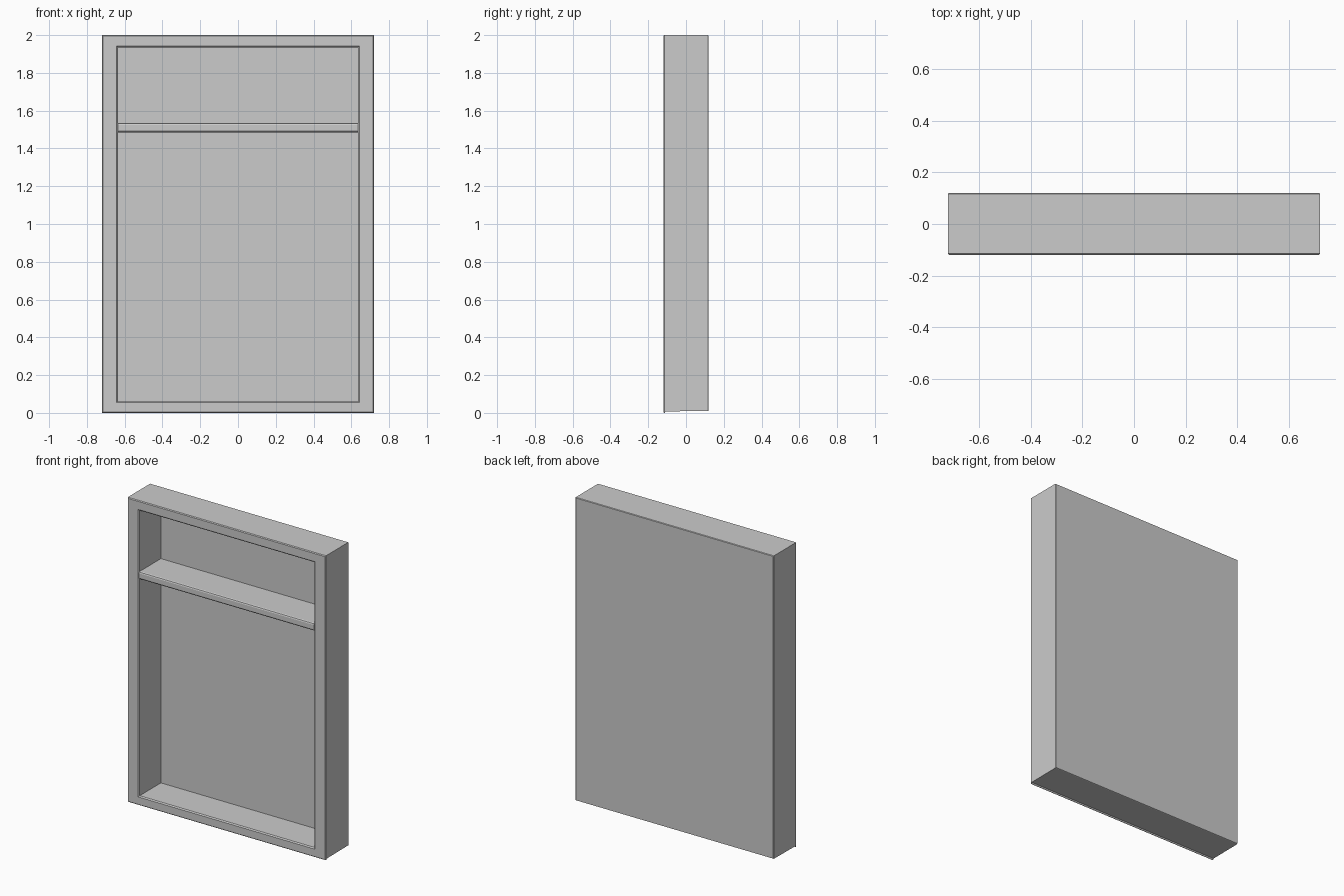
import bpy, bmesh

if "Cube" in bpy.data.objects:
    bpy.data.objects.remove(bpy.data.objects["Cube"])


def finish(name, bm):
    bmesh.ops.recalc_face_normals(bm, faces=bm.faces[:])
    mesh = bpy.data.meshes.new(name)
    bm.to_mesh(mesh)
    bm.free()
    obj = bpy.data.objects.new(name, mesh)
    bpy.context.collection.objects.link(obj)
    return obj


def ring_shell(name, rings):
    """Join rectangular rings (half width, bottom z, top z, y) and cap both ends."""
    bm = bmesh.new()
    loops = [[bm.verts.new((x, y, z)) for x, z in ((-w, b), (w, b), (w, t), (-w, t))]
             for w, b, t, y in rings]
    for a, c in zip(loops, loops[1:]):
        for i in range(4):
            j = (i + 1) % 4
            bm.faces.new((a[i], a[j], c[j], c[i]))
    bm.faces.new(loops[0])
    bm.faces.new(loops[-1])
    return finish(name, bm)


def extruded_profile(name, profile, half_width):
    """Extrude a (y, z) outline along x."""
    bm = bmesh.new()
    face = bm.faces.new([bm.verts.new((-half_width, y, z)) for y, z in profile])
    out = bmesh.ops.extrude_face_region(bm, geom=[face])
    verts = [g for g in out["geom"] if isinstance(g, bmesh.types.BMVert)]
    bmesh.ops.translate(bm, verts=verts, vec=(2 * half_width, 0, 0))
    return finish(name, bm)


# Open-fronted niche: back, outer sides, chamfered front rim, recess walls and floor
ring_shell("niche_frame", [
    (0.717, 0.012, 1.997, 0.12),
    (0.72, 0.010, 2.0, 0.116),
    (0.72, 0.008, 2.0, -0.108),
    (0.72, 0.0, 2.0, -0.112),
    (0.72, 0.0, 2.0, -0.115),
    (0.715, 0.005, 1.995, -0.12),
    (0.642, 0.054, 1.942, -0.12),
    (0.635, 0.061, 1.935, -0.113),
    (0.635, 0.061, 1.935, 0.107),
])

# Shelf board with eased front edges
extruded_profile("shelf", [
    (0.107, 1.485), (-0.113, 1.485), (-0.12, 1.492),
    (-0.12, 1.524), (-0.117, 1.531), (-0.11, 1.534), (0.107, 1.534),
], 0.635)
